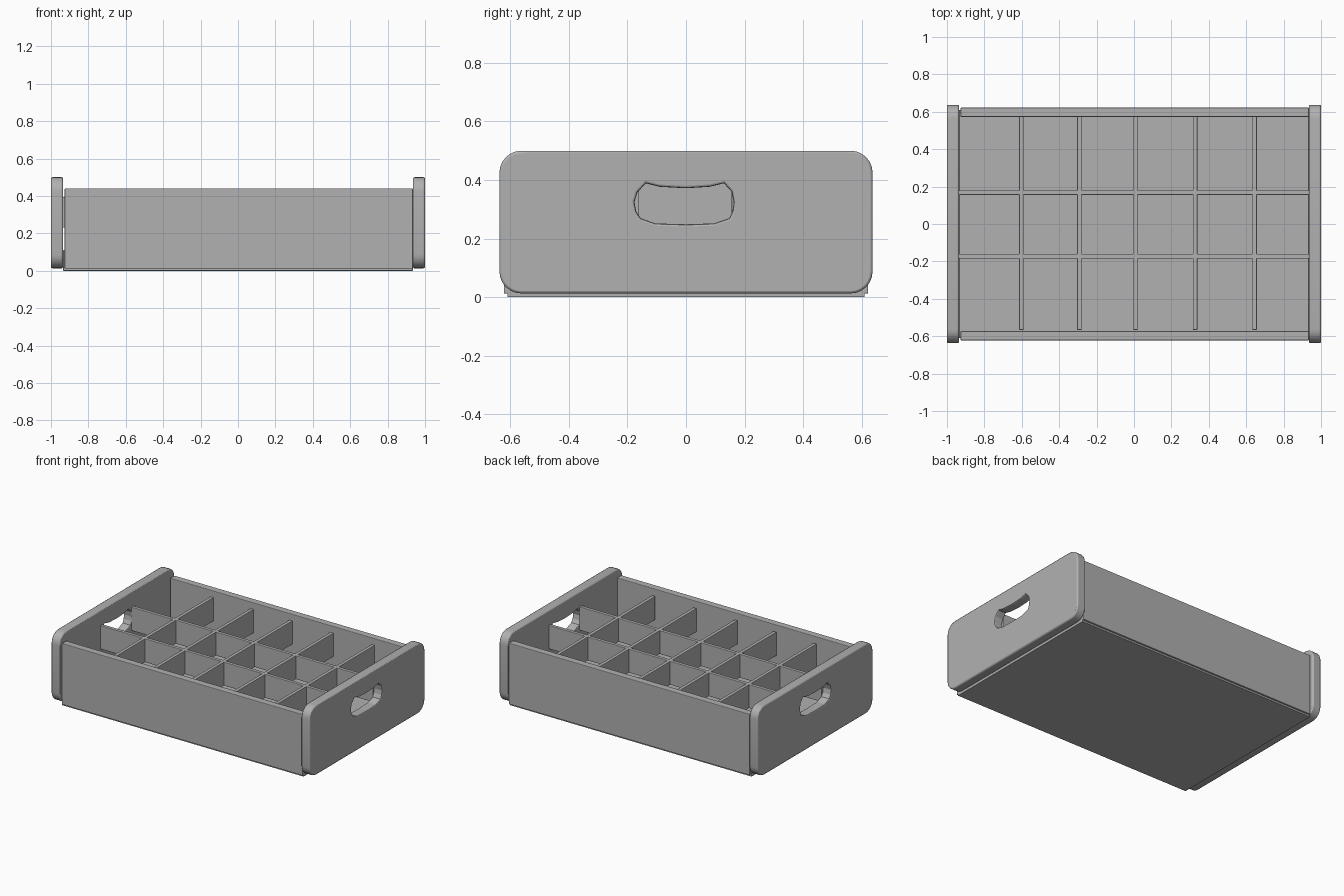
import bpy, math

if "Cube" in bpy.data.objects:
    bpy.data.objects.remove(bpy.data.objects["Cube"])

# darker grey shared by every part
grey = bpy.data.materials.new("dark_grey")
grey.diffuse_color = (0.44, 0.44, 0.44, 1.0)
grey.use_nodes = True
grey.node_tree.nodes["Principled BSDF"].inputs["Base Color"].default_value = grey.diffuse_color


def add_bevel(ob, width, angle=70):
    m = ob.modifiers.new("soft_edges", 'BEVEL')
    m.width = width
    m.segments = 2
    m.limit_method = 'ANGLE'
    m.angle_limit = math.radians(angle)


def smooth(ob):
    bpy.ops.object.select_all(action='DESELECT')
    ob.select_set(True)
    bpy.context.view_layer.objects.active = ob
    bpy.ops.object.shade_smooth_by_angle(angle=math.radians(30))


def make(name, pts, faces):
    me = bpy.data.meshes.new(name)
    me.from_pydata(pts, [], faces)
    me.materials.append(grey)
    ob = bpy.data.objects.new(name, me)
    bpy.context.collection.objects.link(ob)
    return ob


def prism(name, outline, x0, x1):
    # extrude a counter-clockwise (y, z) outline along x
    n = len(outline)
    pts = [(x, y, z) for x in (x0, x1) for y, z in outline]
    faces = [tuple(reversed(range(n))), tuple(range(n, 2 * n))]
    faces += [(i, (i + 1) % n, n + (i + 1) % n, n + i) for i in range(n)]
    return make(name, pts, faces)


def box(name, lo, hi, bevel):
    (x0, y0, z0), (x1, y1, z1) = lo, hi
    ob = prism(name, [(y0, z0), (y1, z0), (y1, z1), (y0, z1)], x0, x1)
    add_bevel(ob, bevel)
    return ob


# end panel outline with rounded corners
half, z0, z1, r = 0.637, 0.013, 0.5, 0.075
outline = []
for k, (cy, cz) in enumerate([(half - r, z1 - r), (-half + r, z1 - r),
                              (-half + r, z0 + r), (half - r, z0 + r)]):
    for i in range(7):
        a = math.radians(90 * k + 15 * i)
        outline.append((cy + r * math.cos(a), cz + r * math.sin(a)))

# hand hole with a dipped top edge
hole = [(-0.105, 0.252), (0, 0.249), (0.095, 0.252), (0.148, 0.27), (0.159, 0.295),
        (0.163, 0.325), (0.156, 0.36), (0.130, 0.389), (0.08, 0.377), (0, 0.372),
        (-0.09, 0.377), (-0.137, 0.389), (-0.166, 0.358), (-0.176, 0.325),
        (-0.170, 0.293), (-0.155, 0.27)]

# end panels, one per side
for name, a, b in (("right_end_panel", 0.935, 1.0), ("left_end_panel", -1.0, -0.935)):
    panel = prism(name, outline, a, b)
    cutter = prism(name + "_hole_cutter", hole, a - 0.1, b + 0.1)
    cutter.hide_render = True
    cutter.hide_set(True)
    m = panel.modifiers.new("hand_hole", 'BOOLEAN')
    m.operation = 'DIFFERENCE'
    m.solver = 'EXACT'
    m.object = cutter
    add_bevel(panel, 0.008)
    smooth(panel)

# long side walls
box("front_wall", (-0.927, -0.622, 0.012), (0.935, -0.573, 0.44), 0.004)
box("back_wall", (-0.927, 0.573, 0.012), (0.935, 0.622, 0.44), 0.004)

# floor, showing just below the walls
box("floor", (-0.935, -0.61, 0.0), (0.935, 0.61, 0.11), 0.003)

# crossing dividers, raised above the floor
D0, D1, T = 0.23, 0.395, 0.012
for i, y in enumerate((-0.172, 0.168)):
    box(f"long_divider_{i + 1}", (-0.936, y - T, D0), (0.936, y + T, D1), 0.003)
for i, x in enumerate((-0.602, -0.292, 0.008, 0.327, 0.645)):
    box(f"short_divider_{i + 1}", (x - T, -0.566, D0), (x + T, 0.574, D1), 0.003)
